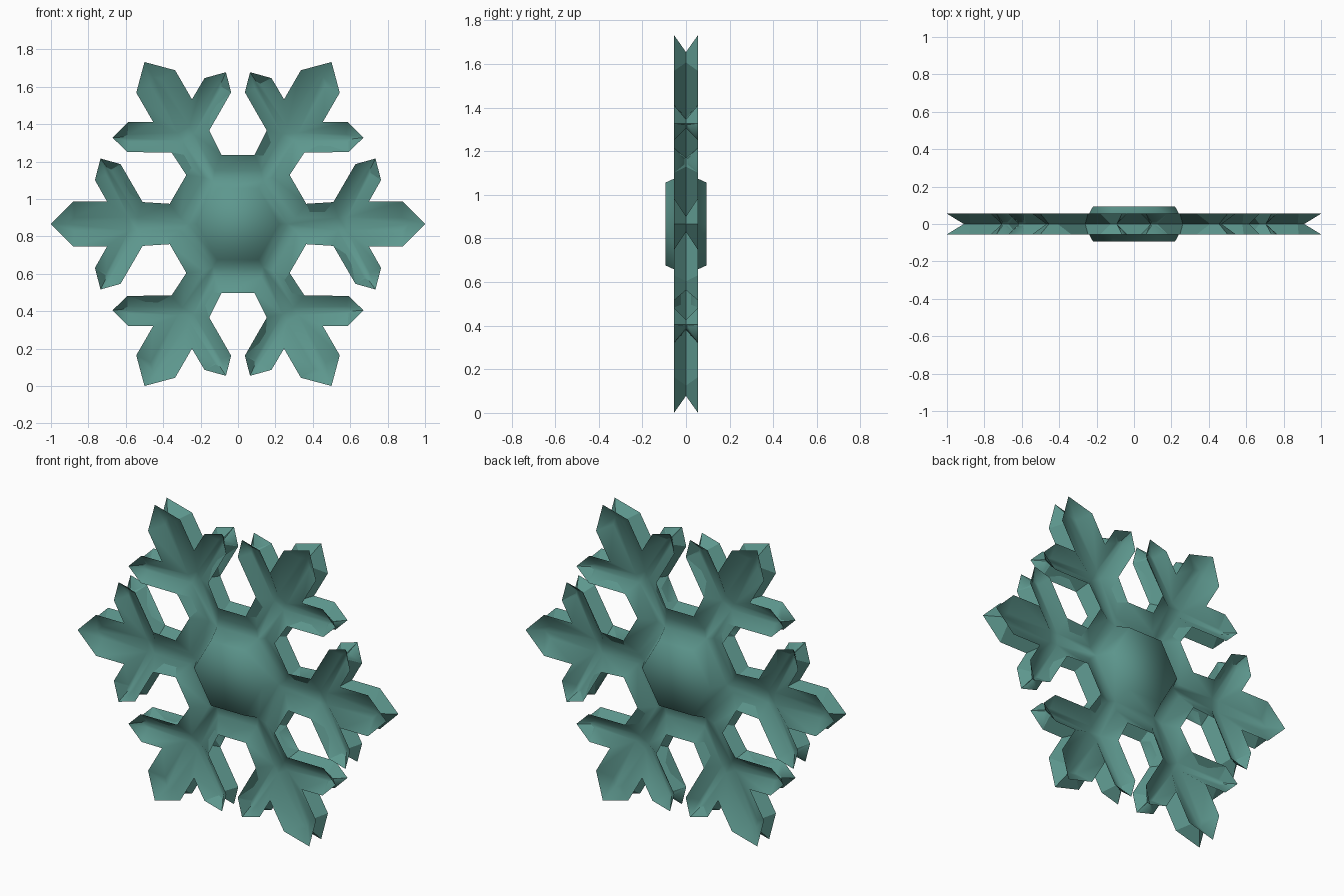
import bpy, bmesh, math

if "Cube" in bpy.data.objects:
    bpy.data.objects.remove(bpy.data.objects["Cube"])

HALF = 0.055      # half depth at the rims
FLOOR = 0.004     # half thickness of the web at the channel floor
CENTRE_Z = 0.866

# Upper half of one arm pointing along +x: outer rim and matching channel edge
RIM = [(1.0, 0), (.88, .12), (.70, .12), (.765, .235), (.735, .35),
       (.628, .32), (.51, .117), (.365, .108)]
CHANNEL = [(.91, 0), (.875, .035), (.582, .035), (.705, .262), (.706, .303),
           (.671, .282), (.536, .035), (.309, .035)]


def mirrored(half):
    """Full arm profile, running counter-clockwise."""
    return [(x, -z) for x, z in reversed(half[1:])] + half


def around(points):
    """Repeat a profile six times around the centre."""
    out = []
    for k in range(6):
        c, s = math.cos(k * math.pi / 3), math.sin(k * math.pi / 3)
        out += [(x * c - z * s, x * s + z * c) for x, z in points]
    return out


def ring(bm, points, y):
    return [bm.verts.new((x, y, z + CENTRE_Z)) for x, z in points]


def bridge(bm, a, b, smooth):
    n = len(a)
    for i in range(n):
        j = (i + 1) % n
        bm.faces.new((a[i], a[j], b[j], b[i])).smooth = smooth


teal = bpy.data.materials.new("frosty_teal")
teal.diffuse_color = (0.11, 0.31, 0.27, 1)
teal.use_nodes = True
teal.node_tree.nodes["Principled BSDF"].inputs["Base Color"].default_value = teal.diffuse_color

bm = bmesh.new()
rim_pts, channel_pts = around(mirrored(RIM)), around(mirrored(CHANNEL))
n = len(mirrored(CHANNEL))

# Bottom of the groove that runs around the edge
groove = ring(bm, channel_pts, 0)

for side in (-1, 1):
    rim = ring(bm, rim_pts, side * HALF)
    channel = ring(bm, channel_pts, side * FLOOR)
    base = ring(bm, around([(.266, 0)]), side * FLOOR)
    top = ring(bm, around([(.22, 0)]), side * 0.093)

    bridge(bm, groove, rim, False)      # edge groove wall
    bridge(bm, rim, channel, True)      # slope into the channel
    for k in range(6):                  # channel floor of arms and hub
        m = (k + 1) % 6
        arm = channel[k * n:(k + 1) * n]
        bm.faces.new(arm + [base[k]]).smooth = True
        bm.faces.new((arm[-1], channel[m * n], base[m], base[k])).smooth = True
    bridge(bm, base, top, True)         # raised hexagon in the hub
    bm.faces.new(top).smooth = True

bmesh.ops.recalc_face_normals(bm, faces=bm.faces)
# Crisp edges at the rims and along the groove
for e in bm.edges:
    if len(e.link_faces) == 2:
        flat = not all(f.smooth for f in e.link_faces)
        e.smooth = not flat and e.calc_face_angle(0) < math.radians(80)

mesh = bpy.data.meshes.new("snowflake")
bm.to_mesh(mesh)
bm.free()
mesh.materials.append(teal)
snowflake = bpy.data.objects.new("snowflake", mesh)
bpy.context.collection.objects.link(snowflake)
